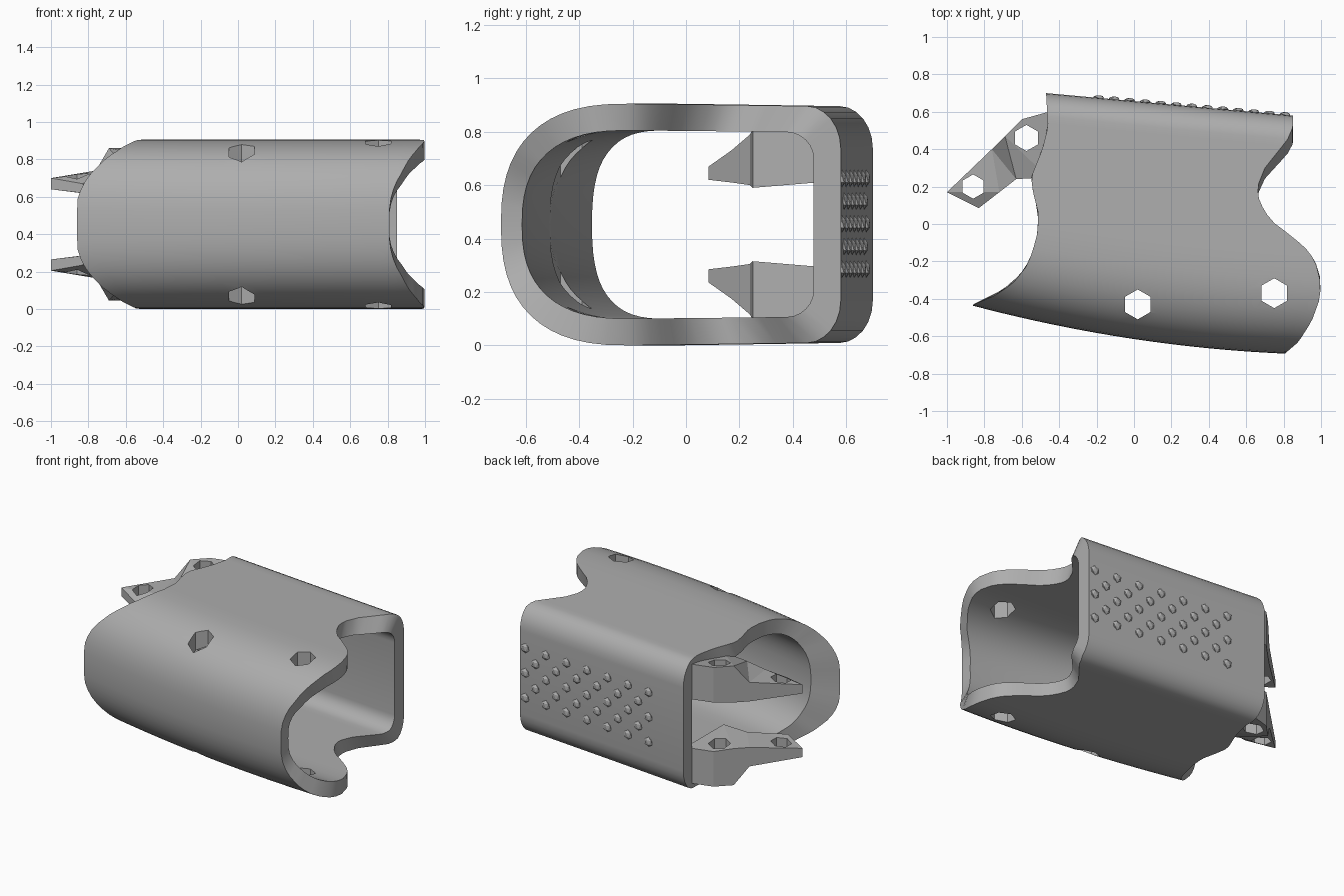
import bpy, bmesh, math
from mathutils import Matrix

if "Cube" in bpy.data.objects:
    bpy.data.objects.remove(bpy.data.objects["Cube"], do_unlink=True)

grey = bpy.data.materials.new("plain_grey")
grey.use_nodes = True
grey.diffuse_color = (0.42, 0.42, 0.42, 1)
grey.node_tree.nodes["Principled BSDF"].inputs["Base Color"].default_value = (0.42, 0.42, 0.42, 1)

HEIGHT = 0.905
MID = HEIGHT / 2


def make_object(name, bm):
    bmesh.ops.recalc_face_normals(bm, faces=bm.faces)
    mesh = bpy.data.meshes.new(name)
    bm.to_mesh(mesh)
    bm.free()
    obj = bpy.data.objects.new(name, mesh)
    bpy.context.collection.objects.link(obj)
    mesh.materials.append(grey)
    return obj


def select(obj):
    bpy.ops.object.select_all(action='DESELECT')
    obj.select_set(True)
    bpy.context.view_layer.objects.active = obj


# Front and back walls of the sleeve, seen from above
def front(x):
    return -0.615 - 0.15 * x + 0.066 * x * x


def back(x):
    return 0.657 - 0.091 * x


def depth_fraction(x, y):
    return (y - front(x)) / (back(x) - front(x))


def cut_curve(points):
    """Turns a plan outline into end position by depth fraction."""
    table = sorted((depth_fraction(x, y), x) for x, y in points)

    def at(v):
        if v <= table[0][0]:
            return table[0][1]
        for (v0, x0), (v1, x1) in zip(table, table[1:]):
            if v <= v1:
                return x0 + (x1 - x0) * (v - v0) / (v1 - v0)
        return table[-1][1]
    return at


left_end = cut_curve([(-.86, -.43), (-.75, -.385), (-.65, -.32), (-.57, -.22), (-.52, -.08),
                      (-.51, .05), (-.54, .17), (-.55, .25), (-.49, .4), (-.46, .52), (-.47, .70)])
right_end = cut_curve([(.81, -.69), (.88, -.63), (.95, -.52), (.99, -.41), (1, -.33), (.985, -.24),
                       (.94, -.15), (.85, -.07), (.73, .02), (.67, .12), (.66, .2), (.7, .3),
                       (.82, .45), (.85, .52), (.85, .58)])


def section(v0, v1, half, nose, corner, corner_z):
    """Closed outline: rounded nose at the front, small corners at the back."""
    upper = []
    for i in range(15):
        a = math.pi / 2 * i / 14
        upper.append((v0 + nose * (1 - math.cos(a) ** 0.8), half * math.sin(a) ** 0.8))
    start, stop = v0 + nose, v1 - corner
    for i in range(1, 17):
        upper.append((start + (stop - start) * i / 16, half))
    for i in range(1, 7):
        a = math.pi / 2 * i / 6
        upper.append((stop + corner * math.sin(a), half - corner_z * (1 - math.cos(a))))
    upper.append((v1, 0))
    lower = [(v, -z) for v, z in reversed(upper[1:-1])]
    return [(v, MID + z * (1 - 0.04 * max(0, v - 0.4))) for v, z in upper + lower]


# Sleeve: outer and inner skins lofted between the two shaped ends.
# The inner skin is thicker and squarer towards the left end.
STEPS = 20
OUTER = section(0, 1, MID, 0.38, 0.10, 0.16)
INNER_LEFT = section(0.105, 0.92, MID - 0.1, 0.25, 0.08, 0.10)
INNER_RIGHT = section(0.062, 0.92, MID - 0.1, 0.32, 0.08, 0.10)
bm = bmesh.new()


def skin(at_left, at_right):
    rings = []
    for s in range(STEPS + 1):
        t = s / STEPS
        ring = []
        for (va, za), (vb, zb), (edge, _) in zip(at_left, at_right, OUTER):
            x = left_end(va) * (1 - t) + right_end(edge) * t
            v, z = va + (vb - va) * t, za + (zb - za) * t
            ring.append(bm.verts.new((x, front(x) + (back(x) - front(x)) * v, z)))
        rings.append(ring)
    return rings


def bridge(a, b):
    for i in range(len(a)):
        j = (i + 1) % len(a)
        bm.faces.new((a[i], a[j], b[j], b[i]))


outer, inner = skin(OUTER, OUTER), skin(INNER_LEFT, INNER_RIGHT)
for rings in (outer, inner):
    for a, b in zip(rings, rings[1:]):
        bridge(a, b)
bridge(outer[0], inner[0])
bridge(outer[-1], inner[-1])
sleeve = make_object("sleeve", bm)


# Tabs: a tall block at the back edge with a low arm, mirrored in height
TAB = [(-.42, .61, .86, .62), (-.6, .56, .86, .62), (-.69, .47, .86, .61), (-.76, .40, .74, .61),
       (-1, .17, .70, .64), (-.83, .085, .67, .62), (-.72, .17, .73, .61), (-.63, .24, .79, .60),
       (-.46, .25, .81, .59)]


def make_tab(name, flip):
    bm = bmesh.new()
    fix = (lambda z: HEIGHT - z) if flip else (lambda z: z)
    top = [bm.verts.new((x, y, fix(a))) for x, y, a, b in TAB]
    low = [bm.verts.new((x, y, fix(b))) for x, y, a, b in TAB]
    bm.faces.new(top)
    bm.faces.new(low)
    for i in range(len(TAB)):
        j = (i + 1) % len(TAB)
        bm.faces.new((top[i], top[j], low[j], low[i]))
    bmesh.ops.triangulate(bm, faces=bm.faces)
    return make_object(name, bm)


upper_tab = make_tab("upper_tab", False)
lower_tab = make_tab("lower_tab", True)


# Six-sided holes running straight down through the part
def drill(obj, holes):
    bm = bmesh.new()
    for x, y, r in holes:
        bmesh.ops.create_cone(bm, cap_ends=True, segments=6, radius1=r, radius2=r, depth=2,
                              matrix=Matrix.Translation((x, y, MID)))
    cutter = make_object("hole_cutter", bm)
    cutter.hide_render = True
    mod = obj.modifiers.new("holes", 'BOOLEAN')
    mod.operation = 'DIFFERENCE'
    mod.solver = 'EXACT'
    mod.object = cutter
    select(obj)
    bpy.ops.object.modifier_apply(modifier=mod.name)
    bpy.data.objects.remove(cutter, do_unlink=True)


drill(sleeve, [(.02, -.43, .08), (.75, -.37, .08)])
for tab in (upper_tab, lower_tab):
    drill(tab, [(-.86, .2, .065), (-.575, .46, .07)])
select(sleeve)
bpy.ops.object.shade_smooth_by_angle(angle=math.radians(30))

# Grip bumps: staggered columns on the back wall
bm = bmesh.new()
for col in range(13):
    x = -0.19 + 0.083 * col
    for z in ((.285, .455, .625) if col % 2 == 0 else (.37, .54)):
        place = Matrix.Translation((x, back(x), z)) @ Matrix.Diagonal((1, 0.5, 1, 1))
        bmesh.ops.create_icosphere(bm, subdivisions=1, radius=0.033, matrix=place)
make_object("grip_bumps", bm)
